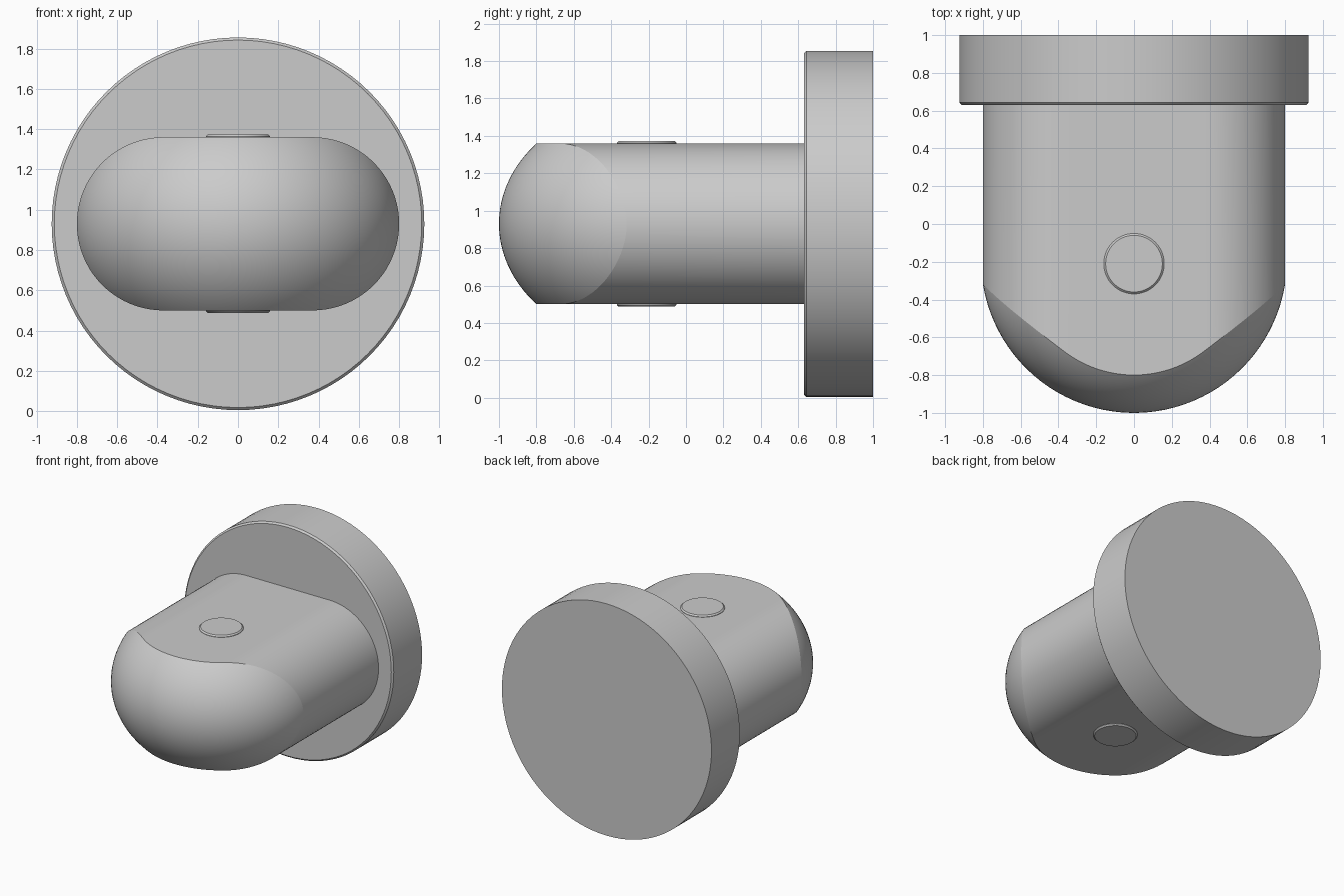
import bpy, bmesh
from math import sin, cos, pi, sqrt, radians
from mathutils import Vector

default = bpy.data.objects.get("Cube")
if default:
    bpy.data.objects.remove(default)

MID_Z = 0.93                      # height of the common axis
HALF_W, HALF_H = 0.8, 0.43        # body cross-section
NOSE_Y = -0.19                    # centre of the rounded nose
NOSE = Vector((0.81, 0.81, 0.653))  # radii of the rounded nose


def loft(name, rings, location, sharp_ring=None):
    """Join closed rings of points, cap both ends, smooth all but sharp edges."""
    bm = bmesh.new()
    loops = [[bm.verts.new(p) for p in ring] for ring in rings]
    n = len(loops[0])
    for a, b in zip(loops, loops[1:]):
        for i in range(n):
            j = (i + 1) % n
            bm.faces.new((a[i], a[j], b[j], b[i]))
    bm.faces.new(loops[0])
    bm.faces.new(loops[-1])
    bmesh.ops.recalc_face_normals(bm, faces=bm.faces)
    for f in bm.faces:
        f.smooth = True
    seam = set(loops[sharp_ring]) if sharp_ring is not None else set()
    for e in bm.edges:
        on_seam = all(v in seam for v in e.verts)
        e.smooth = not on_seam and e.calc_face_angle(0) < radians(30)
    mesh = bpy.data.meshes.new(name)
    bm.to_mesh(mesh)
    bm.free()
    obj = bpy.data.objects.new(name, mesh)
    obj.location = location
    bpy.context.collection.objects.link(obj)
    return obj


def round_part(name, profile, location, tilt=0, sides=96):
    """Turned part from (radius, height) pairs."""
    rings = [[(r * cos(2 * pi * i / sides), r * sin(2 * pi * i / sides), h)
              for i in range(sides)] for r, h in profile]
    obj = loft(name, rings, location)
    obj.rotation_euler.x = tilt
    return obj


def stadium(arc_steps=40, flat_steps=20):
    """Cross-section with flat top and bottom and half-round sides."""
    flat = HALF_W - HALF_H
    half = []
    for i in range(arc_steps):
        a = -pi / 2 + pi * i / arc_steps
        half.append((flat + HALF_H * cos(a), HALF_H * sin(a)))
    for i in range(flat_steps):
        half.append((flat - 2 * flat * i / flat_steps, HALF_H))
    return half + [(-x, -z) for x, z in half]


def nose_y(x, z):
    return NOSE_Y - NOSE.y * sqrt(max(0, 1 - (x / NOSE.x) ** 2 - (z / NOSE.z) ** 2))


# Body: straight shank closed by an ellipsoid nose
section = stadium()
steps = 24
scales = [sin(pi / 2 * (i + 0.2) / (steps + 0.2)) for i in range(steps + 1)]
rings = [[(s * x, nose_y(s * x, s * z), s * z) for x, z in section] for s in scales]
rings.append([(x, 0.64, z) for x, z in section])
loft("body", rings, (0, 0, MID_Z), sharp_ring=steps)

# Round base flange with a small chamfer on its front rim
round_part("base_flange", [(0.925, 0), (0.925, 0.357), (0.912, 0.37)],
           (0, 1, MID_Z), tilt=pi / 2)

# Low round buttons above and below
button = [(0.16, -0.02), (0.16, 0.003), (0.15, 0.013)]
for name, side, tilt in (("top_button", 1, 0), ("bottom_button", -1, pi)):
    round_part(name, button, (0, -0.21, MID_Z + side * HALF_H), tilt, sides=64)
